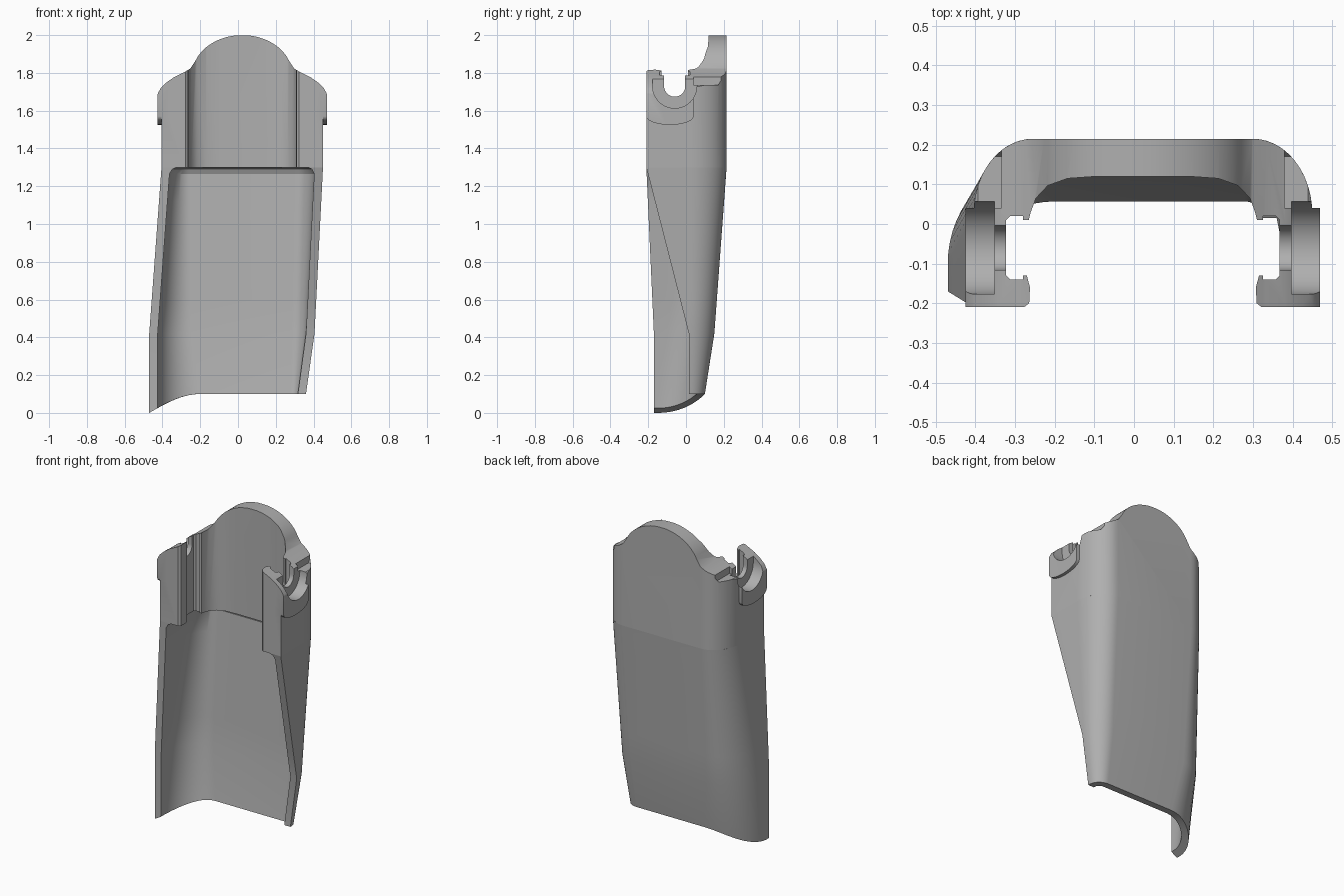
import bpy, bmesh, math
from mathutils import Vector

cube = bpy.data.objects.get("Cube")
if cube:
    bpy.data.objects.remove(cube, do_unlink=True)

grey = bpy.data.materials.new("plain grey")
grey.use_nodes = True
colour = (0.43, 0.43, 0.43, 1)
grey.diffuse_color = colour
grey.node_tree.nodes["Principled BSDF"].inputs["Base Color"].default_value = colour

MID = 0.0225      # centre line of the upper housing
SPLIT = 1.3       # height where housing meets the thin skirt


def make_object(name, bm):
    bmesh.ops.recalc_face_normals(bm, faces=bm.faces)
    mesh = bpy.data.meshes.new(name)
    bm.to_mesh(mesh)
    bm.free()
    mesh.materials.append(grey)
    obj = bpy.data.objects.new(name, mesh)
    bpy.context.collection.objects.link(obj)
    return obj


def prism(name, outline, axis, low, high):
    """Extrude a 2D outline along one axis."""
    bm = bmesh.new()

    def place(p, d):
        a, b = p
        return {"x": (d, a, b), "y": (a, d, b), "z": (a, b, d)}[axis]
    rings = [[bm.verts.new(place(p, d)) for p in outline] for d in (low, high)]
    bm.faces.new(rings[0])
    bm.faces.new(rings[1])
    n = len(outline)
    for i in range(n):
        j = (i + 1) % n
        bm.faces.new((rings[0][i], rings[0][j], rings[1][j], rings[1][i]))
    return make_object(name, bm)


def combine(target, tool, operation):
    mod = target.modifiers.new("combine", "BOOLEAN")
    mod.operation, mod.object, mod.solver = operation, tool, "EXACT"
    bpy.context.view_layer.objects.active = target
    bpy.ops.object.modifier_apply(modifier=mod.name)
    bpy.data.objects.remove(tool, do_unlink=True)


def arc(cx, cy, rx, ry, start, end, steps):
    angles = [math.radians(start + (end - start) * i / steps) for i in range(steps + 1)]
    return [(cx + rx * math.cos(a), cy + ry * math.sin(a)) for a in angles]


def mirrored(half):
    """Complete a right-hand half outline and shift it to the centre line."""
    left = [(-x, y) for x, y in reversed(half)]
    return [(x + MID, y) for x, y in half + left]


def smooth(obj):
    bpy.ops.object.select_all(action="DESELECT")
    obj.select_set(True)
    bpy.context.view_layer.objects.active = obj
    bpy.ops.object.shade_smooth_by_angle(angle=math.radians(28))


# Upper housing: C-shaped section with a guide slot in each arm
inner = [(0.12, 0.12), (0.19, 0.115), (0.24, 0.097), (0.27, 0.065), (0.283, 0.03), (0.288, 0.01)]
slot = [(0.303, 0.01), (0.303, 0.02), (0.335, 0.02), (0.345, 0.01),
        (0.345, -0.13), (0.335, -0.14), (0.303, -0.14), (0.303, -0.13)]
lip = [(0.293, -0.13), (0.285, -0.16), (0.287, -0.2), (0.3, -0.21)]
outer = [(0.4275, -0.21)] + arc(0.2775, 0.025, 0.15, 0.19, 0, 90, 12)
housing = prism("upper_housing", mirrored(inner + slot + lip + outer), "z", SPLIT, 2.1)

# Raised side pads with a curved lower edge
pad = arc(-0.085, 1.57, 0.125, 0.045, 180, 360, 16) + [(0.04, 2.1), (-0.21, 2.1)]
for side in (-1, 1):
    ends = sorted((MID + side * 0.38, MID + side * 0.4475))
    combine(housing, prism("pad", pad, "x", *ends), "UNION")

# Domed top with sloping shoulders
dome = arc(0, 1.79, 0.265, 0.21, 90, 20, 12)
shoulder = [(0.275, 1.823), (0.31, 1.802), (0.36, 1.778), (0.4, 1.75),
            (0.43, 1.722), (0.445, 1.695), (0.46, 1.66), (0.46, 1.2)]
combine(housing, prism("silhouette", mirrored(dome[1:] + shoulder), "y", -0.5, 0.5), "INTERSECT")


# Pivot seats: wide shallow recess, through notch and a step behind it
def u_shape(radius):
    return arc(-0.06, 1.73, radius, radius, 180, 360, 20) + [(-0.06 + radius, 2.2), (-0.06 - radius, 2.2)]


step = [(0.04, 1.735), (0.17, 1.735), (0.185, 1.76), (0.23, 1.8), (0.23, 2.2), (0.04, 2.2)]
for side in (-1, 1):
    for outline, depth in ((u_shape(0.117), 0.375), (u_shape(0.056), 0.32), (step, 0.3575)):
        ends = sorted((MID + side * depth, MID + side * 0.6))
        combine(housing, prism("cutter", outline, "x", *ends), "DIFFERENCE")
smooth(housing)


# Lower skirt: thin flared shell lofted through a few sections
def section(left, right, front_left, front_right, back, left_round, right_round):
    lx, ly = left_round
    rx, ry = right_round
    return ([(left, front_left)] + arc(left + lx, back - ly, lx, ly, 180, 90, 14)
            + arc(right - rx, back - ry, rx, ry, 90, 0, 14) + [(right, front_right)])


def inset(points, thickness):
    result = []
    for i, p in enumerate(points):
        a, b = points[max(i - 1, 0)], points[min(i + 1, len(points) - 1)]
        d = (Vector(b) - Vector(a)).normalized()
        result.append((p[0] + d.y * thickness, p[1] - d.x * thickness))
    return result


def blend(a, b, t):
    return [tuple(Vector(p).lerp(Vector(q), t)) for p, q in zip(a, b)]


top = section(-0.405, 0.45, -0.21, -0.21, 0.215, (0.15, 0.19), (0.15, 0.19))
bend = section(-0.47, 0.405, -0.17, 0.015, 0.15, (0.22, 0.25), (0.12, 0.125))
foot = section(-0.47, 0.36, -0.17, 0.015, 0.1, (0.27, 0.25), (0.08, 0.075))


def foot_height(x):
    t = min(max((x + 0.47) / 0.27, 0), 1)
    return 0.1 * math.sin(t * math.pi / 2)


levels = [(top, SPLIT, 0.08), (blend(top, bend, 0.012), 1.29, 0.058),
          (blend(top, bend, 0.04), 1.265, 0.045)]
levels += [(blend(top, bend, k / 5), SPLIT - 0.176 * k, 0.045) for k in range(1, 6)]
levels.append((foot, None, 0.043))

bm = bmesh.new()
rings = []
for points, z, thickness in levels:
    loop = points + inset(points, thickness)[::-1]
    rings.append([bm.verts.new((x, y, foot_height(x) if z is None else z)) for x, y in loop])
n = len(rings[0])
for upper, lower in zip(rings, rings[1:]):
    for i in range(n):
        j = (i + 1) % n
        bm.faces.new((upper[i], upper[j], lower[j], lower[i]))
for ring in (rings[0], rings[-1]):
    for i in range(n // 2 - 1):
        bm.faces.new((ring[i], ring[i + 1], ring[n - 2 - i], ring[n - 1 - i]))
smooth(make_object("lower_skirt", bm))
